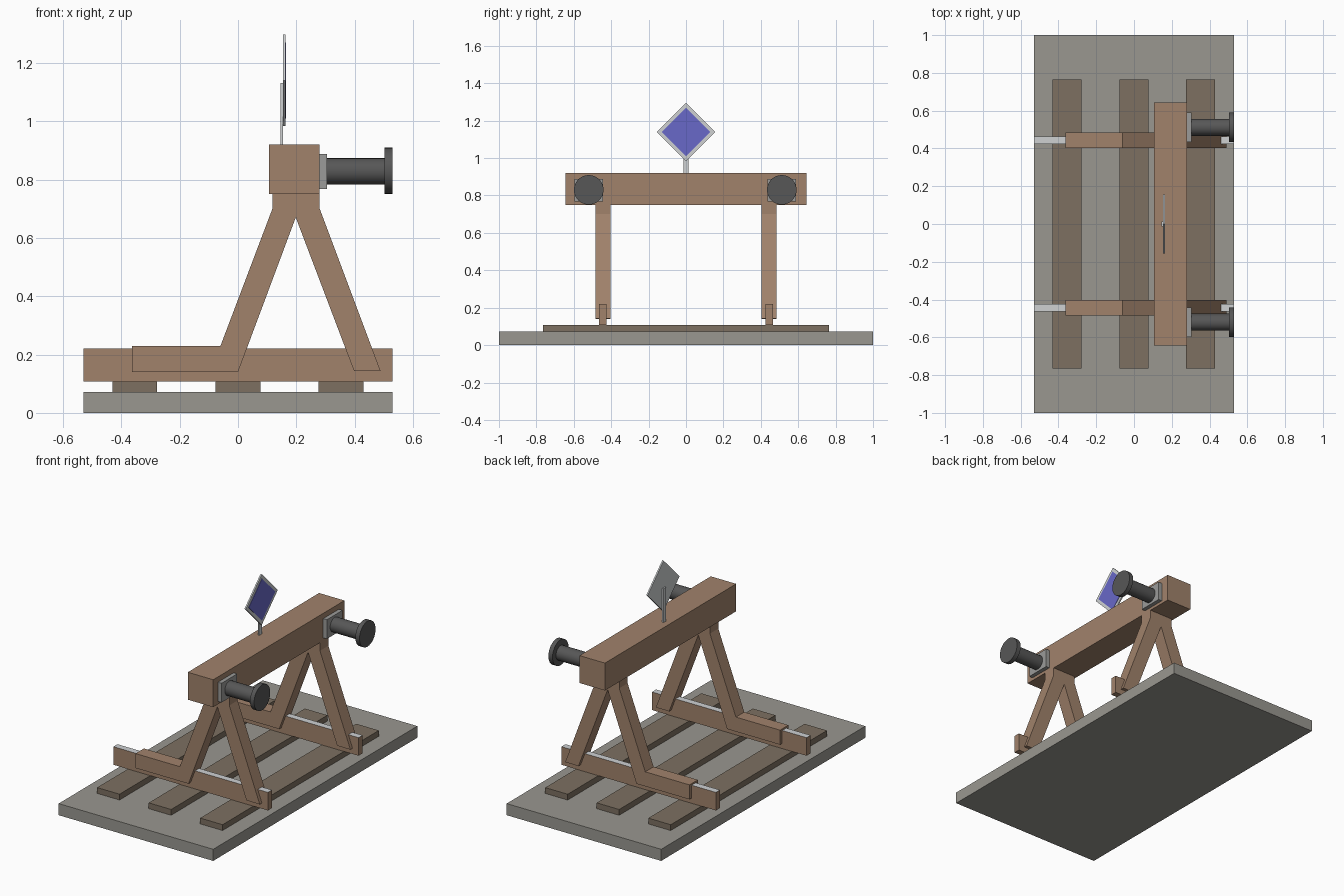
import bpy, bmesh, math
from mathutils import Matrix

if "Cube" in bpy.data.objects:
    bpy.data.objects.remove(bpy.data.objects["Cube"])


def material(name, rgb):
    m = bpy.data.materials.new(name)
    m.diffuse_color = (*rgb, 1)
    m.use_nodes = True
    m.node_tree.nodes["Principled BSDF"].inputs["Base Color"].default_value = m.diffuse_color
    return m


CONCRETE = material("concrete grey", (0.32, 0.31, 0.28))
SLEEPER = material("sleeper brown", (0.205, 0.163, 0.12))
RUST = material("rust brown", (0.355, 0.225, 0.148))
STEEL = material("light steel", (0.62, 0.64, 0.65))
PLATE = material("plate grey", (0.33, 0.33, 0.32))
DARK = material("dark grey", (0.095, 0.095, 0.095))
BLUE = material("sign blue", (0.14, 0.14, 0.58))


def finish(name, bm, *mats):
    bmesh.ops.recalc_face_normals(bm, faces=bm.faces)
    me = bpy.data.meshes.new(name)
    bm.to_mesh(me)
    bm.free()
    ob = bpy.data.objects.new(name, me)
    bpy.context.collection.objects.link(ob)
    for m in mats:
        me.materials.append(m)
    return ob


def box(name, x, y, z, mat):
    bm = bmesh.new()
    bmesh.ops.create_cube(bm, size=1)
    for v in bm.verts:
        for i, (a, b) in enumerate((x, y, z)):
            v.co[i] = a if v.co[i] < 0 else b
    return finish(name, bm, mat)


def rod(name, x0, x1, y, z, r, sides, mat):
    """Prism along x; four sides give a diamond."""
    bm = bmesh.new()
    bmesh.ops.create_cone(
        bm, cap_ends=True, segments=sides, radius1=r, radius2=r, depth=x1 - x0,
        matrix=Matrix.Translation(((x0 + x1) / 2, y, z)) @ Matrix.Rotation(math.pi / 2, 4, 'Y'))
    ob = finish(name, bm, mat)
    if sides > 8:
        bpy.ops.object.select_all(action='DESELECT')
        ob.select_set(True)
        bpy.context.view_layer.objects.active = ob
        bpy.ops.object.shade_smooth_by_angle(angle=math.radians(30))
    return ob


def extrude_y(name, profile, y0, y1, mat):
    bm = bmesh.new()
    face = bm.faces.new([bm.verts.new((x, y0, z)) for x, z in profile])
    ext = bmesh.ops.extrude_face_region(bm, geom=[face])
    for g in ext["geom"]:
        if isinstance(g, bmesh.types.BMVert):
            g.co.y = y1
    return finish(name, bm, mat)


# Ground slab and sleepers
box("base_slab", (-0.53, 0.53), (-1, 1), (0, 0.072), CONCRETE)
for i, x in enumerate((-0.354, 0, 0.353)):
    box(f"sleeper_{i + 1}", (x - 0.077, x + 0.077), (-0.765, 0.765), (0.072, 0.108), SLEEPER)

# Rails with polished tops, and the A-shaped side frames over them
FRAME = [(-0.363, 0.14), (0, 0.14), (0.198, 0.67), (0.398, 0.143), (0.489, 0.143),
         (0.28, 0.70), (0.28, 0.75), (0.118, 0.75), (0.118, 0.70), (-0.06, 0.23), (-0.363, 0.23)]
for side, s in (("near", -1), ("far", 1)):
    y = 0.444 * s
    rail = box(f"rail_{side}", (-0.53, 0.53), (y - 0.02, y + 0.02), (0.108, 0.22), RUST)
    rail.data.materials.append(STEEL)
    for p in rail.data.polygons:
        p.material_index = int(p.normal.z > 0.5)
    extrude_y(f"side_frame_{side}", FRAME, y - 0.041, y + 0.041, RUST)

# Cross beam
box("cross_beam", (0.106, 0.28), (-0.643, 0.643), (0.75, 0.92), RUST)

# Buffers
for side, y in (("near", -0.52), ("far", 0.512)):
    box(f"buffer_plate_{side}", (0.28, 0.305), (y - 0.077, y + 0.077), (0.768, 0.887), PLATE)
    rod(f"buffer_shaft_{side}", 0.305, 0.502, y, 0.828, 0.045, 32, DARK)
    rod(f"buffer_head_{side}", 0.502, 0.53, y, 0.83, 0.079, 32, DARK)

# Diamond sign on its post
box("sign_post", (0.145, 0.154), (-0.013, 0.013), (0.92, 1.13), STEEL)
rod("sign_board", 0.154, 0.163, 0, 1.14, 0.157, 4, STEEL)
rod("sign_panel", 0.163, 0.165, 0, 1.14, 0.13, 4, BLUE)
